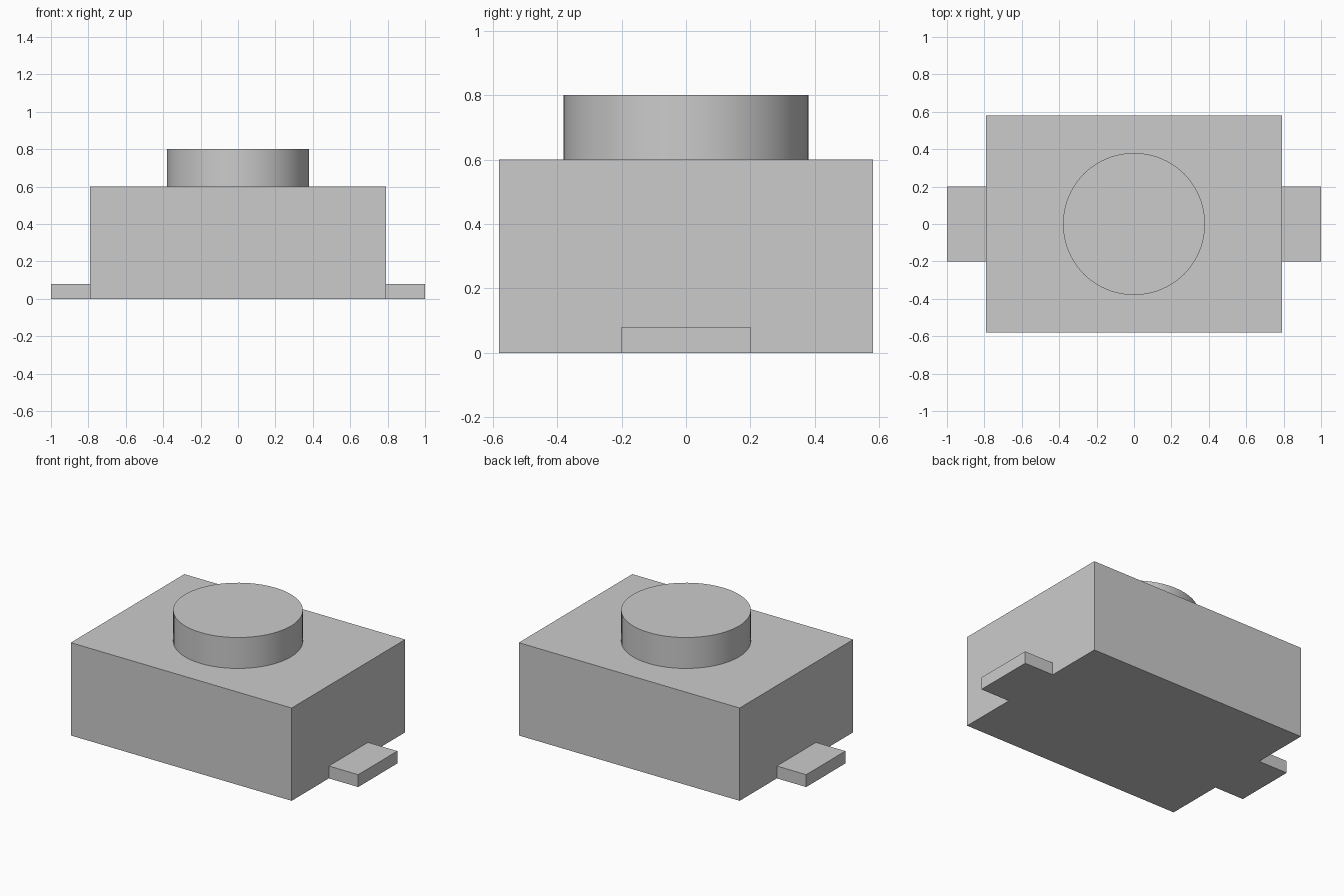
import bpy
import math

cube = bpy.data.objects.get("Cube")
if cube:
    bpy.data.objects.remove(cube, do_unlink=True)

# Single plain grey
GREY = (0.6, 0.6, 0.6, 1.0)
grey = bpy.data.materials.new("plain_grey")
grey.use_nodes = True
grey.diffuse_color = GREY
grey.node_tree.nodes["Principled BSDF"].inputs["Base Color"].default_value = GREY

BODY_X, BODY_Y, BODY_Z = 0.79, 0.58, 0.6   # half width, half depth, height
TAB_Y, TAB_Z = 0.2, 0.08                   # half depth, height
BUTTON_R, TOP_Z = 0.38, 0.8


def box(name, low, high):
    """Box between two opposite corners."""
    centre = [(a + b) / 2 for a, b in zip(low, high)]
    bpy.ops.mesh.primitive_cube_add(size=1, location=centre)
    obj = bpy.context.object
    obj.name = name
    obj.scale = [b - a for a, b in zip(low, high)]
    bpy.ops.object.transform_apply(location=False, rotation=False, scale=True)
    obj.data.materials.append(grey)
    return obj


# Housing
box("housing", (-BODY_X, -BODY_Y, 0), (BODY_X, BODY_Y, BODY_Z))

# Flat terminals at both ends, flush with the base
box("left_terminal", (BODY_X, -TAB_Y, 0), (1, TAB_Y, TAB_Z))
box("right_terminal", (-1, -TAB_Y, 0), (-BODY_X, TAB_Y, TAB_Z))

# Round push button
bpy.ops.mesh.primitive_cylinder_add(
    vertices=64, radius=BUTTON_R, depth=TOP_Z - BODY_Z,
    location=(0, 0, (BODY_Z + TOP_Z) / 2))
button = bpy.context.object
button.name = "push_button"
button.data.materials.append(grey)
bpy.ops.object.shade_smooth_by_angle(angle=math.radians(30))
